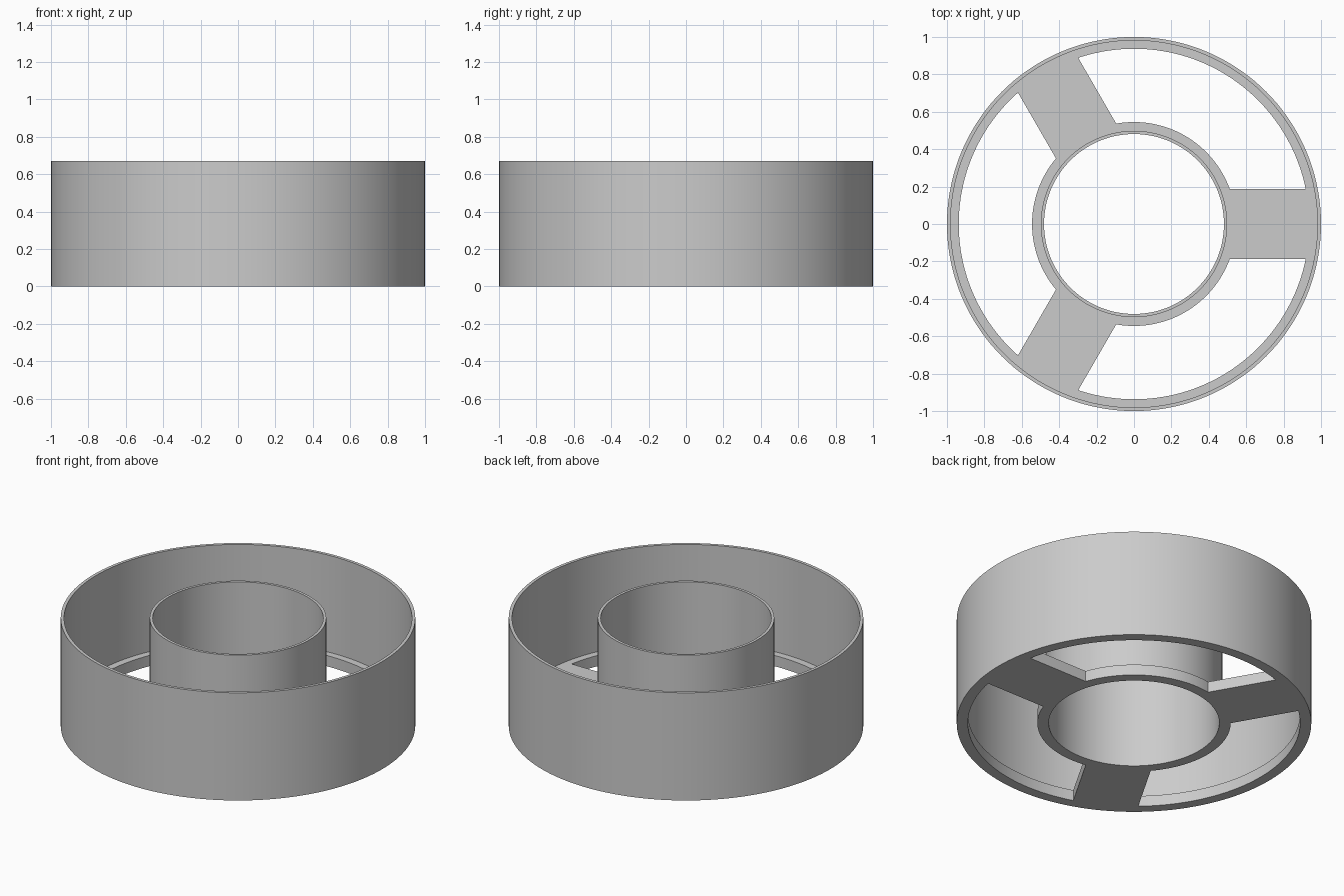
import bpy
import bmesh
from math import asin, cos, sin, pi, tau, radians

cube = bpy.data.objects.get("Cube")
if cube:
    bpy.data.objects.remove(cube, do_unlink=True)

HEIGHT, FLOOR = 0.67, 0.067
RIM_OUT, RIM_IN = 1.0, 0.981
HUB_OUT, HUB_IN = 0.498, 0.481
WINDOW_OUT, WINDOW_IN = 0.937, 0.545
SPOKE_HALF = 0.186
SEGMENTS = 144

grey = bpy.data.materials.new("plain_grey")
grey.use_nodes = True
grey.diffuse_color = (0.6, 0.6, 0.6, 1)
grey.node_tree.nodes["Principled BSDF"].inputs["Base Color"].default_value = (0.6, 0.6, 0.6, 1)


def finish(name, bm):
    bmesh.ops.recalc_face_normals(bm, faces=bm.faces)
    mesh = bpy.data.meshes.new(name)
    bm.to_mesh(mesh)
    bm.free()
    mesh.materials.append(grey)
    obj = bpy.data.objects.new(name, mesh)
    bpy.context.collection.objects.link(obj)
    return obj


def lathe(name, profile):
    """Revolve a closed (radius, height) profile around z."""
    bm = bmesh.new()
    rings = []
    for i in range(SEGMENTS):
        a = tau * i / SEGMENTS
        rings.append([bm.verts.new((r * cos(a), r * sin(a), z)) for r, z in profile])
    n = len(profile)
    for i in range(SEGMENTS):
        r0, r1 = rings[i], rings[(i + 1) % SEGMENTS]
        for j in range(n):
            k = (j + 1) % n
            bm.faces.new((r0[j], r1[j], r1[k], r0[k]))
    return finish(name, bm)


def arc(radius, turn, steps=48):
    """Points between two neighbouring spokes, keeping the spoke sides parallel."""
    start = asin(SPOKE_HALF / radius)
    span = tau / 3 - 2 * start
    angles = [turn + start + span * i / steps for i in range(steps + 1)]
    return [(radius * cos(a), radius * sin(a)) for a in angles]


def window_cutter(turn):
    bm = bmesh.new()
    outline = arc(WINDOW_OUT, turn) + arc(WINDOW_IN, turn)[::-1]
    face = bm.faces.new([bm.verts.new((x, y, -0.1)) for x, y in outline])
    top = bmesh.ops.extrude_face_region(bm, geom=[face])["geom"]
    bmesh.ops.translate(bm, vec=(0, 0, 0.3),
                        verts=[v for v in top if isinstance(v, bmesh.types.BMVert)])
    cutter = finish("window_cutter", bm)
    cutter.hide_render = True
    return cutter


# Rim, floor and hub as one revolved channel
shell = lathe("rim_floor_and_hub", [
    (RIM_OUT, 0), (RIM_OUT, HEIGHT), (RIM_IN, HEIGHT), (RIM_IN, FLOOR),
    (HUB_OUT, FLOOR), (HUB_OUT, HEIGHT), (HUB_IN, HEIGHT), (HUB_IN, 0)])

# Three windows in the floor leave three spokes
cutters = [window_cutter(tau * i / 3) for i in range(3)]
for cutter in cutters:
    mod = shell.modifiers.new("window", 'BOOLEAN')
    mod.operation = 'DIFFERENCE'
    mod.solver = 'EXACT'
    mod.object = cutter

bpy.context.view_layer.update()
graph = bpy.context.evaluated_depsgraph_get()
cut_mesh = bpy.data.meshes.new_from_object(shell.evaluated_get(graph))
shell.modifiers.clear()
shell.data = cut_mesh
for cutter in cutters:
    bpy.data.objects.remove(cutter, do_unlink=True)

# Smooth round walls with crisp edges
bpy.ops.object.select_all(action='DESELECT')
shell.select_set(True)
bpy.context.view_layer.objects.active = shell
bpy.ops.object.shade_smooth_by_angle(angle=radians(30))
